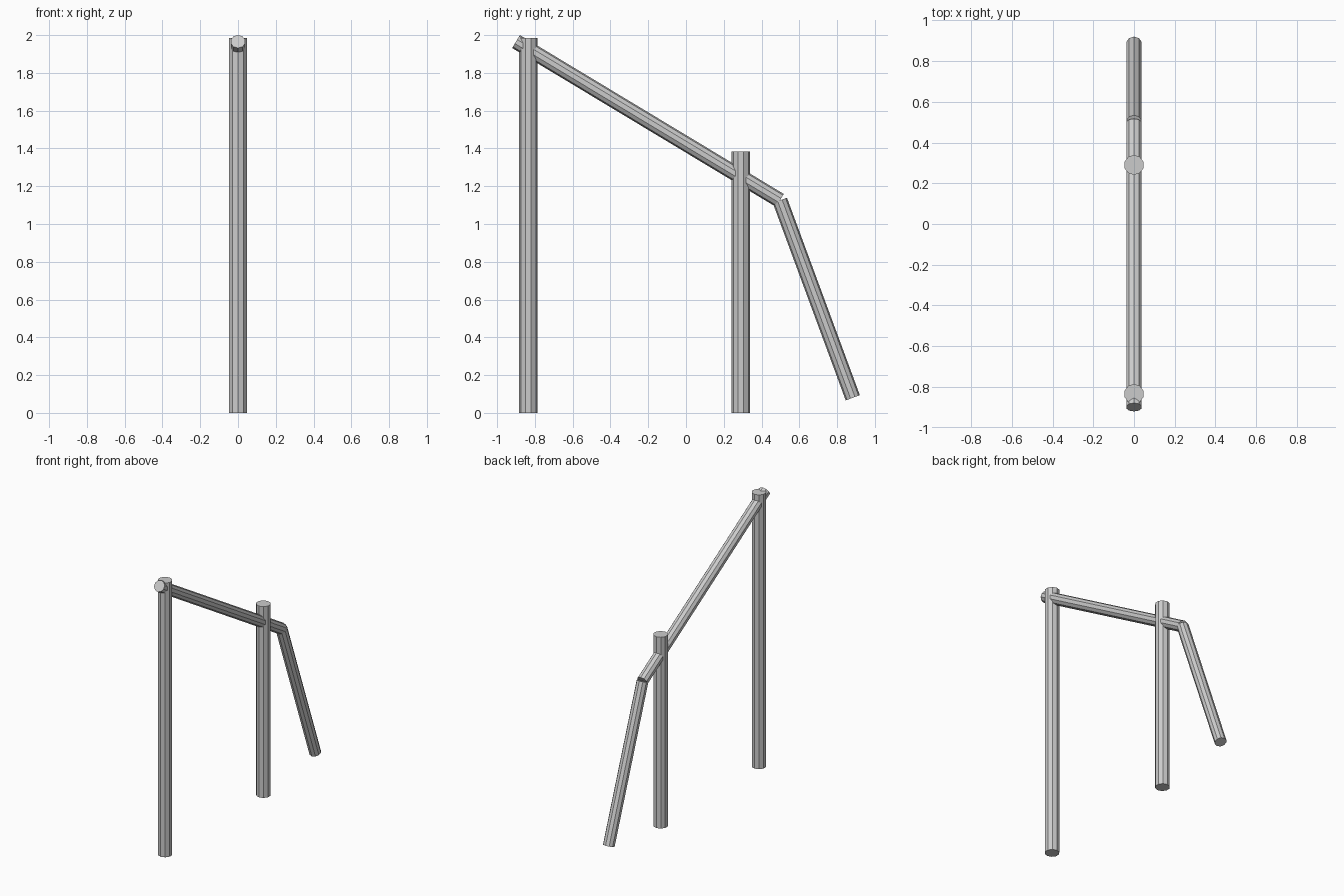
import bpy
from mathutils import Vector

cube = bpy.data.objects.get("Cube")
if cube:
    bpy.data.objects.remove(cube, do_unlink=True)

# One plain grey metal for every pole
grey = bpy.data.materials.new("plain grey")
grey.use_nodes = True
colour = (0.6, 0.6, 0.6, 1)
grey.diffuse_color = colour
grey.node_tree.nodes["Principled BSDF"].inputs["Base Color"].default_value = colour


def pole(name, start, end, radius):
    """Flat ten-sided pole between two (y, z) points, with a ridge in the YZ plane."""
    a, b = Vector((0, *start)), Vector((0, *end))
    axis = b - a
    bpy.ops.mesh.primitive_cylinder_add(
        vertices=10, radius=radius, depth=axis.length, location=(a + b) / 2)
    obj = bpy.context.object
    obj.name = name
    # Rotating only about X keeps the ridge in the YZ plane
    obj.rotation_euler = Vector((0, 0, 1)).rotation_difference(axis).to_euler()
    obj.data.materials.append(grey)
    return obj


# Upright posts
pole("tall_post", (-0.835, 0), (-0.835, 1.985), 0.049)
pole("short_post", (0.29, 0), (0.29, 1.385), 0.049)

# Sloping handrail and its bent end
bend = (0.497, 1.125)
pole("sloping_rail", (-0.9, 1.966), bend, 0.04)
pole("lower_rail", bend, (0.883, 0.08), 0.04)
